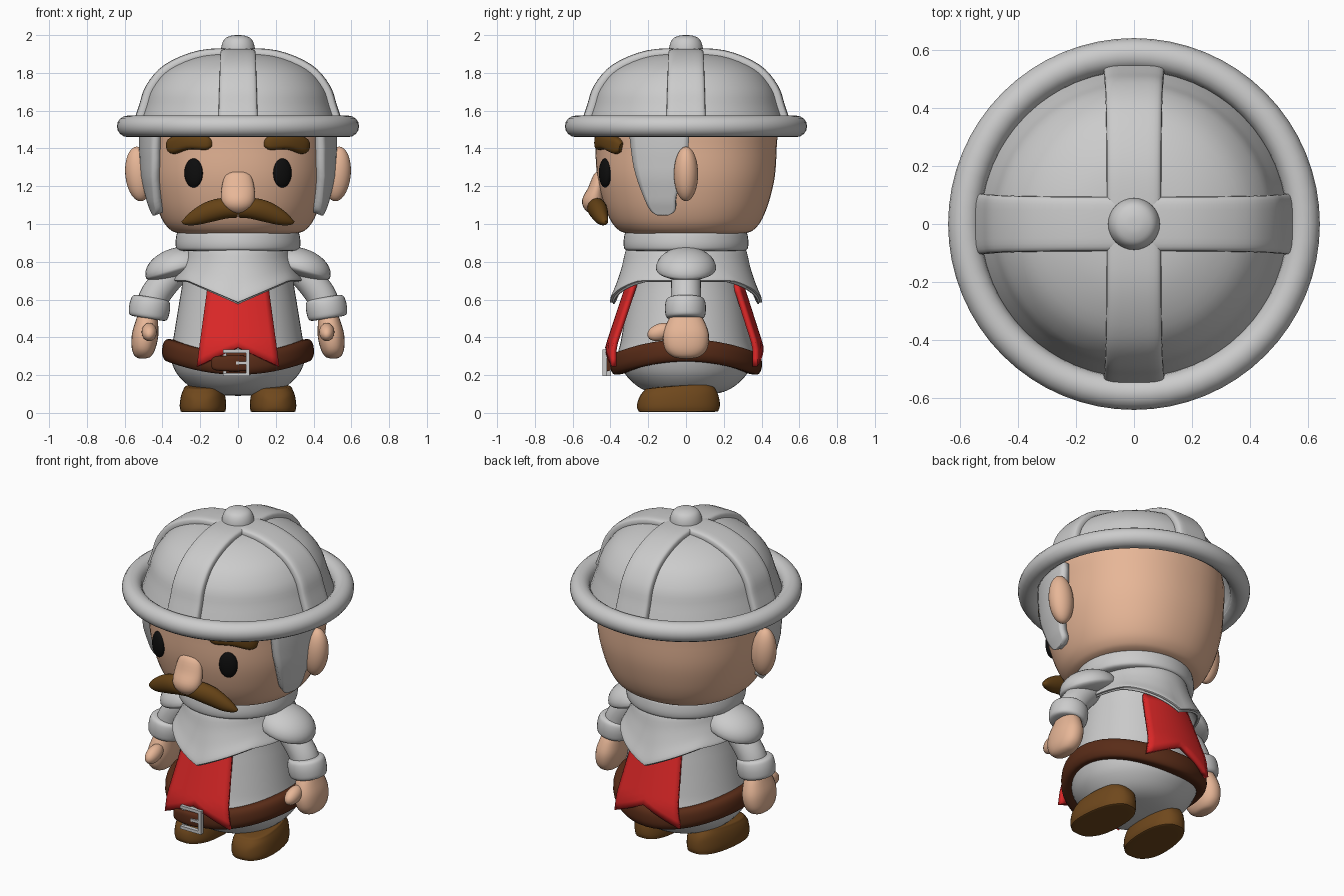
import bpy, bmesh, math
from mathutils import Vector, Matrix

if "Cube" in bpy.data.objects:
    bpy.data.objects.remove(bpy.data.objects["Cube"])

def material(name, *c):
    m = bpy.data.materials.new(name)
    m.diffuse_color = (*c, 1)
    m.use_nodes = True
    m.node_tree.nodes["Principled BSDF"].inputs["Base Color"].default_value = m.diffuse_color
    return m

SKIN = material("skin", .80, .47, .31)
RED = material("red_cloth", .70, .02, .02)
HAIR = material("hair", .13, .055, .008)
SHOE = material("shoe_leather", .16, .065, .012)
LEATHER = material("belt_leather", .10, .025, .009)
BLACK = material("black", .004, .004, .004)

def finish(bm, name, mat=None, mirror=False, solid=0):
    bmesh.ops.remove_doubles(bm, verts=bm.verts, dist=1e-5)
    bmesh.ops.recalc_face_normals(bm, faces=bm.faces)
    me = bpy.data.meshes.new(name)
    bm.to_mesh(me)
    bm.free()
    for p in me.polygons:
        p.use_smooth = True
    me.set_sharp_from_angle(angle=math.radians(40))
    ob = bpy.data.objects.new(name, me)
    bpy.context.collection.objects.link(ob)
    if mat:
        me.materials.append(mat)
    if solid:
        s = ob.modifiers.new("thickness", "SOLIDIFY")
        s.thickness, s.offset = solid, 0
    if mirror:
        ob.modifiers.new("mirror", "MIRROR").use_mirror_merge = False
    return ob

def spline(pts, k=4):
    """Catmull-Rom resampling of tuples of any length."""
    out = []
    for i in range(len(pts) - 1):
        a, b, c, d = pts[max(i-1, 0)], pts[i], pts[i+1], pts[min(i+2, len(pts)-1)]
        for j in range(k):
            t = j / k
            out.append(tuple(.5*(2*q + (r-p)*t + (2*p-5*q+4*r-s)*t*t + (3*q-p-3*r+s)*t**3)
                             for p, q, r, s in zip(a, b, c, d)))
    return out + [tuple(pts[-1])]

def unit(i, n, p=2):
    """Point on a unit superellipse."""
    f = lambda v: math.copysign(abs(v)**(2/p), v)
    a = 2*math.pi*i/n
    return f(math.cos(a)), f(math.sin(a))

def skin_rings(bm, rings, wrap):
    rows = [[bm.verts.new(v) for v in r] for r in rings]
    n = len(rows[0])
    for a, b in zip(rows, rows[1:]):
        for i in range(n if wrap else n-1):
            j = (i+1) % n
            bm.faces.new((a[i], a[j], b[j], b[i]))
    return rows

def lathe(name, prof, mat=None, n=48, p=2, sx=1, fn=None, k=4, mirror=False):
    bm = bmesh.new()
    rings = []
    for r, z in spline(prof, k):
        r = max(r, 0)
        ring = [Vector((u*r*sx, v*r, z)) for u, v in (unit(i, n, p) for i in range(n))]
        rings.append([fn(q) for q in ring] if fn else ring)
    skin_rings(bm, rings, True)
    return finish(bm, name, mat, mirror)

def tube(name, rows, up, mat=None, n=24, p=2, k=4, mirror=False, matrix=None):
    """rows: x, y, z, half size along up, half size across."""
    bm = bmesh.new()
    rows, rings, up = spline(rows, k), [], Vector(up)
    for i, (x, y, z, a, b) in enumerate(rows):
        t = Vector(rows[min(i+1, len(rows)-1)][:3]) - Vector(rows[max(i-1, 0)][:3])
        side = t.cross(up).normalized()
        u2 = side.cross(t).normalized()
        rings.append([Vector((x, y, z)) + u2*a*c + side*b*s
                      for c, s in (unit(j, n, p) for j in range(n))])
    vs = skin_rings(bm, rings, True)
    bm.faces.new(vs[0])
    bm.faces.new(vs[-1])
    if matrix:
        bm.transform(matrix)
    return finish(bm, name, mat, mirror)

def ball(name, loc, size, mat=None, rot=(0, 0, 0), squash=1):
    bm = bmesh.new()
    bmesh.ops.create_uvsphere(bm, u_segments=28, v_segments=18, radius=1)
    for v in bm.verts:
        if v.co.z < 0:
            v.co.z *= squash
    e = [Matrix.Rotation(math.radians(a), 4, ax) for a, ax in zip(rot, "XYZ")]
    bm.transform(Matrix.Translation(loc) @ e[2] @ e[1] @ e[0] @ Matrix.Diagonal((*size, 1)))
    return finish(bm, name, mat, True)

# Helmet: dome, crossed bands, rolled brim, knob
arc = [(.525, 1.53), (.495, 1.62), (.46, 1.72), (.37, 1.82), (.2, 1.89), (0, 1.90)]
lathe("helmet_dome", [(.54, 1.48)] + arc)
path = [(-x, 0, z, .105 - .03*(z-1.53), .03) for x, z in arc]
path += [(-q[0], *q[1:]) for q in path[-2::-1]]
for i in range(2):
    tube(f"helmet_band_{i+1}", path, (0, 1, 0), p=4, matrix=Matrix.Rotation(i*math.pi/2, 4, "Z"))
brim = [(.584 + .057*math.cos(a), 1.517 + .057*math.sin(a))
        for a in (2*math.pi*i/16 for i in range(17))]
lathe("helmet_brim", brim, n=64, k=1)
lathe("helmet_knob", [(.09, 1.88), (.088, 1.94), (.07, 1.98), (.035, 1.997), (0, 2)], n=32)

# Head
HEAD, HP = [(0, .94), (.25, .945), (.33, .955), (.37, .98), (.405, 1.03), (.44, 1.12), (.47, 1.25),
            (.48, 1.4), (.48, 1.55), (.40, 1.7), (0, 1.8)], 2.2
lathe("head", HEAD, SKIN, p=HP)

def head_side(y, z):
    for (r0, z0), (r1, z1) in zip(HEAD, HEAD[1:]):
        if z0 <= z <= z1:
            r = r0 + (r1-r0)*(z-z0)/(z1-z0)
            return max(r**HP - abs(y)**HP, 0)**(1/HP)

# Helmet cheek flaps follow the head
bm = bmesh.new()
flap = spline([(1.5, -.29, .02), (1.3, -.265, 0), (1.15, -.215, -.05), (1.08, -.18, -.055),
               (1.055, -.145, -.09)])
grid = []
for z, y0, y1 in flap:
    ys = [y0 + (y1-y0)*i/10 for i in range(11)]
    grid.append([Vector((head_side(y, z) + .02, y, z)) for y in ys])
skin_rings(bm, grid, False)
finish(bm, "cheek_flap", mirror=True, solid=.05)

# Face
ball("ear", (.525, 0, 1.265), (.072, .064, .145), SKIN, (0, 5, 0))
ball("eye", (.235, -.428, 1.27), (.052, .028, .077), BLACK, (0, 0, 24))
tube("eyebrow", [(.15, -.455, 1.43, .02, .02), (.165, -.453, 1.43, .038, .034),
                 (.26, -.42, 1.435, .04, .036), (.34, -.365, 1.415, .045, .034),
                 (.365, -.34, 1.405, .025, .02)], (0, 0, 1), HAIR, p=3, mirror=True)
tube("nose", [(0, -.44, 1.265, .045, .015), (0, -.455, 1.25, .072, .035), (0, -.475, 1.18, .088, .045),
              (0, -.49, 1.12, .088, .06), (0, -.487, 1.088, .07, .048), (0, -.48, 1.077, .035, .025)],
     (1, 0, 0), SKIN)
tube("moustache", [(0, -.47, 1.078, .045, .045), (.07, -.472, 1.083, .055, .05),
                   (.15, -.46, 1.065, .055, .046), (.23, -.445, 1.032, .04, .034),
                   (.28, -.43, 1.012, .018, .018), (.297, -.425, 1.015, .003, .003)],
     (0, 0, 1), HAIR, mirror=True)

# Tunic body and collar
lathe("tunic", [(0, .09), (.15, .10), (.24, .13), (.31, .19), (.345, .25), (.36, .31), (.345, .38),
                (.325, .5), (.30, .65), (.27, .8), (.15, .88)])
lathe("collar", [(.25, .855), (.315, .86), (.33, .885), (.328, .93), (.318, .957), (.28, .967), (.2, .96)])

# Pointed shoulder cape
def cape(v):
    zb = .585 + min(abs(v.x), .27)/.27*.115
    return Vector((v.x, v.y, .875 - v.z*(.875 - zb)))
lathe("cape", [(.28, 0), (.315, .02), (.34, .35), (.37, .68), (.402, .97), (.39, 1), (.37, .98), (.29, .3)],
      sx=.85, fn=cape, n=64)

# Tabard panels
for name, s in (("tabard_front", -1), ("tabard_back", .96)):
    bm = bmesh.new()
    rows = []
    for j in range(11):
        v, row = j/10, []
        for i in range(13):
            u = i/6 - 1
            z = .68 - v*(.335 + .1*abs(u))
            y = .305 + .11*min((.68-z)/.33, 1) - .035*u*u
            row.append(Vector((u*(.155 + .06*v), s*y, z)))
        rows.append(row)
    skin_rings(bm, rows, False)
    finish(bm, name, RED, solid=.026)

# Belt dips at front and back
def sag(v):
    return Vector((v.x, v.y, v.z + .33 - .07*v.y**2/(v.x**2 + v.y**2)))
lathe("belt", [(.32, -.05), (.375, -.058), (.397, -.035), (.402, 0), (.395, .04), (.372, .06), (.32, .055)],
      LEATHER, fn=sag)
tube("belt_tongue", [(-.14, -.405, .262, .015, .01), (-.12, -.41, .262, .036, .02),
                     (-.03, -.42, .262, .042, .02), (.045, -.41, .262, .04, .015)],
     (0, 0, 1), LEATHER, p=3)
bm = bmesh.new()
for x, z, w, h in ((-.01, .327, .14, .018), (-.01, .203, .14, .018), (.051, .265, .018, .14),
                   (-.071, .265, .018, .14), (.02, .265, .06, .016)):
    y = -.41 if x < -.05 else -.43
    bmesh.ops.create_cube(bm, size=1, matrix=Matrix.Translation((x, y, z)) @ Matrix.Diagonal((w, .026, h, 1)))
finish(bm, "buckle")

# Arms and hands
ball("shoulder_guard", (.325, 0, .765), (.17, .16, .108), rot=(0, 17, 0), squash=.4)
tube("sleeve", [(.30, 0, .77, .07, .07), (.38, 0, .70, .078, .078), (.44, 0, .62, .08, .08),
                (.46, 0, .56, .08, .08)], (0, 1, 0), mirror=True)
tilt = Matrix.Translation((.468, -.003, .557)) @ Matrix.Rotation(math.radians(-9), 4, "Y")
lathe("cuff", [(0, -.055), (.07, -.058), (.1, -.05), (.108, -.015), (.106, .025), (.095, .05),
               (.065, .057), (0, .055)], n=32, fn=lambda v: tilt @ v, mirror=True)
tube("hand", [(.475, 0, .53, .07, .05), (.482, 0, .48, .10, .06), (.492, 0, .41, .122, .07),
              (.502, 0, .34, .112, .062), (.508, 0, .30, .075, .042), (.509, 0, .287, .025, .012)],
     (0, 1, 0), SKIN, p=2.3, mirror=True)
ball("thumb", (.47, -.135, .428), (.04, .072, .045), SKIN, (18, 0, 0))

# Shoes
def shoe(v):
    r = max(math.hypot(v.x, v.y), 1e-6)
    taper = 1 - .13*max(v.y, 0)
    q = Matrix.Rotation(math.radians(4), 3, "Z") @ Vector((v.x*.122*taper, .22*v.y*min(1, r**-.55), 0))
    return Vector((q.x + .184, q.y - .04, v.z*(1 + .12*v.y)))
lathe("shoe", [(0, .005), (.85, .005), (.97, .015), (1, .045), (.95, .09), (.84, .128), (.7, .143), (0, .145)],
      SHOE, n=40, p=2.7, fn=shoe, mirror=True)
